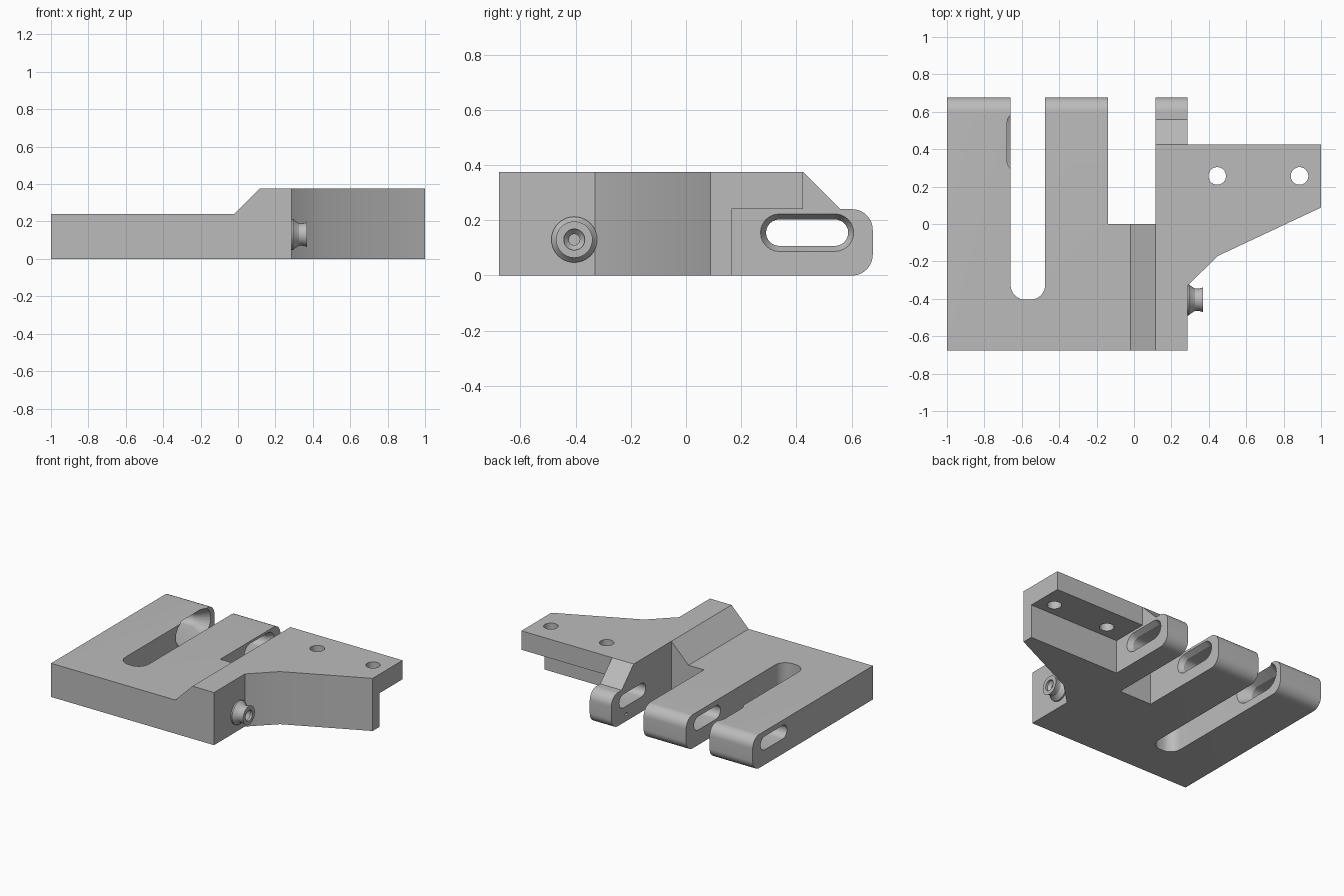
import bpy, bmesh
from math import sin, cos, pi

cube = bpy.data.objects.get("Cube")
if cube:
    bpy.data.objects.remove(cube, do_unlink=True)

grey = bpy.data.materials.new("plain grey")
grey.use_nodes = True
grey.diffuse_color = (0.5, 0.5, 0.5, 1)
grey.node_tree.nodes["Principled BSDF"].inputs["Base Color"].default_value = (0.5, 0.5, 0.5, 1)


def loft(name, rings):
    """Solid skinned through equal-length rings of points, capped at the ends."""
    bm = bmesh.new()
    loops = [[bm.verts.new(p) for p in ring] for ring in rings]
    n = len(loops[0])
    for a, b in zip(loops, loops[1:]):
        for i in range(n):
            j = (i + 1) % n
            bm.faces.new((a[i], a[j], b[j], b[i]))
    bm.faces.new(loops[0])
    bm.faces.new(loops[-1])
    bmesh.ops.recalc_face_normals(bm, faces=bm.faces)
    mesh = bpy.data.meshes.new(name)
    bm.to_mesh(mesh)
    bm.free()
    mesh.materials.append(grey)
    obj = bpy.data.objects.new(name, mesh)
    bpy.context.collection.objects.link(obj)
    return obj


def prism(name, pts, axis, lo, hi):
    """Extrude a 2D outline along an axis; the outline uses the other two axes in order."""
    def place(p, t):
        q = list(p)
        q.insert("xyz".index(axis), t)
        return q
    return loft(name, [[place(p, t) for p in pts] for t in (lo, hi)])


def arc(cx, cy, r, start, end, n=12):
    return [(cx + r * cos(start + (end - start) * i / n),
             cy + r * sin(start + (end - start) * i / n)) for i in range(n + 1)]


def circle(cx, cy, r, n=40):
    return arc(cx, cy, r, 0, 2 * pi, n)[:-1]


def stadium(r):
    """Long hole outline in the side plane."""
    return arc(0.54, 0.155, r, -pi / 2, pi / 2) + arc(0.338, 0.155, r, pi / 2, 3 * pi / 2)


def along_x(name, outline, sections):
    return loft(name, [[(x, *p) for p in outline(r)] for x, r in sections])


def combine(obj, other, operation):
    mod = obj.modifiers.new(operation, 'BOOLEAN')
    mod.operation, mod.solver, mod.object = operation, 'EXACT', other
    bpy.context.view_layer.objects.active = obj
    bpy.ops.object.modifier_apply(modifier=mod.name)


def discard(obj):
    bpy.data.objects.remove(obj, do_unlink=True)


LOW, HIGH, BACK, R = 0.24, 0.375, 0.677, 0.075
rounded_end = (arc(BACK - R, R, R, -pi / 2, 0)
               + arc(BACK - R, LOW - R, R, 0, pi / 2))

# Low slab with rounded back end
body = prism("bracket_body", [(-BACK, 0)] + rounded_end + [(-BACK, LOW)], "x", -1, 0.2)

# Tall spine and arm, sloping ramp, and side plate
additions = [
    prism("spine", [(-BACK, 0)] + rounded_end + [(0.56, LOW), (0.425, HIGH), (-BACK, HIGH)],
          "x", 0.115, 0.285),
    prism("ramp", [(-0.02, LOW), (-0.02, 0.1), (0.2, 0.1), (0.2, HIGH), (0.115, HIGH)],
          "y", -BACK, 0),
    prism("side_plate", [(0.2, -0.33), (0.285, -0.33), (0.45, -0.17), (1, 0.088),
                         (1, 0.425), (0.2, 0.425)], "z", 0, HIGH),
]

# Gaps between the legs, step under the plate, and bolt holes
gap = ([(-0.66, 1)] + arc(-0.58, -0.325, 0.08, pi, 1.5 * pi)
       + arc(-0.555, -0.325, 0.08, 1.5 * pi, 2 * pi) + [(-0.475, 1)])
cutters = [
    prism("leg_gap", gap, "z", -0.1, 0.6),
    prism("arm_gap", [(-0.14, 0), (0.115, 0), (0.115, 1), (-0.14, 1)], "z", -0.1, 0.6),
    prism("plate_step", [(0.285, 0.165), (1.1, 0.165), (1.1, 0.6), (0.285, 0.6)],
          "z", -0.1, LOW),
]
for x in (0.445, 0.885):
    cutters.append(prism("bolt_hole", circle(x, 0.257, 0.047), "z", 0.1, 0.5))

# Long holes through each leg, flared towards the left
for left, right, flare in ((-1, -0.66, 0.096), (-0.475, -0.14, 0.068), (0.115, 0.285, 0.068)):
    depth = (flare - 0.048) * 1.8
    cutters.append(along_x("long_hole", stadium, [
        (left - 0.05, 0.048), (right - depth, 0.048), (right, flare), (right + 0.05, flare)]))

# Pin hole in the arm
cutters.append(prism("pin_hole", circle(0.51, 0.05, 0.012, 16), "x", 0.08, 0.17))


def round_section(r):
    return circle(-0.405, 0.13, r)


# Waisted nozzle with a countersunk bore
nozzle = along_x("nozzle", round_section, [
    (0.25, 0.083), (0.295, 0.083), (0.305, 0.073), (0.325, 0.06), (0.345, 0.059), (0.37, 0.066)])
bore = along_x("bore", round_section, [
    (0.2, 0.02), (0.335, 0.02), (0.355, 0.038), (0.4, 0.038)])

for part in additions:
    combine(body, part, 'UNION')
    discard(part)
for cutter in cutters:
    combine(body, cutter, 'DIFFERENCE')
    discard(cutter)
for obj in (body, nozzle):
    combine(obj, bore, 'DIFFERENCE')
discard(bore)

# Smooth curved walls, keep edges sharp
bpy.ops.object.select_all(action='DESELECT')
for obj in (body, nozzle):
    obj.select_set(True)
bpy.context.view_layer.objects.active = body
bpy.ops.object.shade_smooth_by_angle(angle=0.4)
